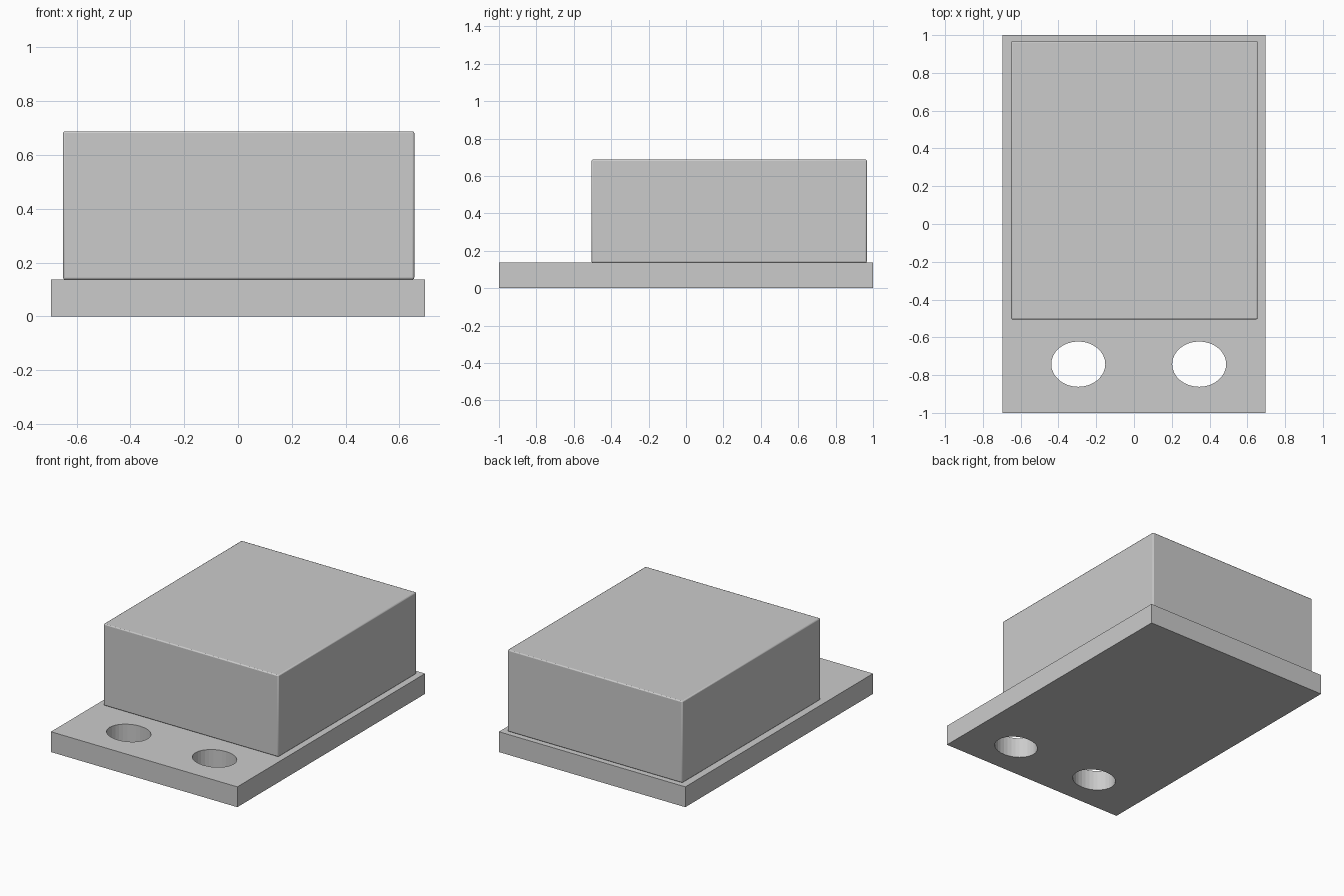
import bpy
import math

cube = bpy.data.objects.get("Cube")
if cube:
    bpy.data.objects.remove(cube, do_unlink=True)

grey = bpy.data.materials.new("plain grey")
grey.use_nodes = True
colour = (0.6, 0.6, 0.6, 1)
grey.diffuse_color = colour
grey.node_tree.nodes["Principled BSDF"].inputs["Base Color"].default_value = colour


def box(name, low, high):
    """Box spanning two opposite corners."""
    centre = [(a + b) / 2 for a, b in zip(low, high)]
    size = [b - a for a, b in zip(low, high)]
    bpy.ops.mesh.primitive_cube_add(size=1, location=centre)
    obj = bpy.context.object
    obj.name = name
    obj.scale = size
    bpy.ops.object.transform_apply(location=False, rotation=False, scale=True)
    obj.data.materials.append(grey)
    return obj


# Flat mounting plate
BASE_TOP = 0.137
base = box("base_plate", (-0.695, -1, 0), (0.695, 1, BASE_TOP))

# Two oval mounting holes through the front of the plate
for side, x in (("right", -0.295), ("left", 0.345)):
    bpy.ops.mesh.primitive_cylinder_add(vertices=32, radius=1, depth=1,
                                        location=(x, -0.742, BASE_TOP / 2))
    cutter = bpy.context.object
    cutter.name = side + "_hole_cutter"
    cutter.scale = (0.143, 0.12, 0.4)
    cutter.data.materials.append(grey)
    cutter.hide_render = True
    cutter.hide_viewport = True
    cut = base.modifiers.new(side + "_hole", 'BOOLEAN')
    cut.operation = 'DIFFERENCE'
    cut.solver = 'EXACT'
    cut.object = cutter

# Housing block with slightly eased edges
housing = box("housing_block", (-0.65, -0.505, BASE_TOP), (0.655, 0.967, 0.688))
bevel = housing.modifiers.new("eased_edges", 'BEVEL')
bevel.width = 0.007
bevel.segments = 2

# Smooth shading that keeps the main edges crisp
for obj in (base, housing):
    bpy.ops.object.select_all(action='DESELECT')
    obj.select_set(True)
    bpy.context.view_layer.objects.active = obj
    bpy.ops.object.shade_smooth_by_angle(angle=math.radians(20))
